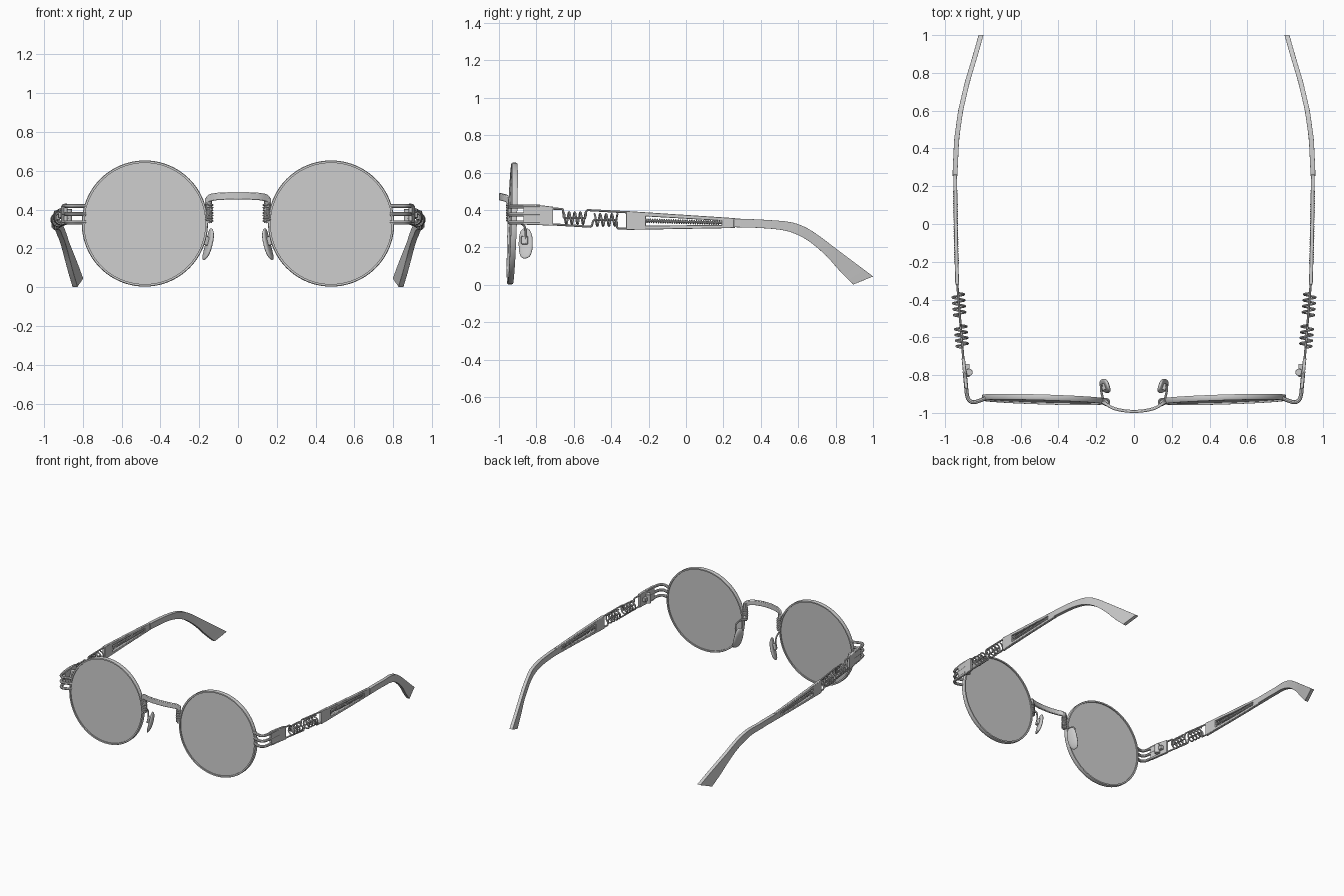
import bpy, bmesh, math
from mathutils import Vector, Matrix

if "Cube" in bpy.data.objects:
    bpy.data.objects.remove(bpy.data.objects["Cube"])

# ---------- helpers ----------
TEMPLE = [(-0.95, .88), (-0.87, .888), (-0.7, .905), (-0.3, .937), (0.0, .944), (0.28, .947),
          (0.45, .939), (0.6, .918), (0.75, .883), (0.9, .838), (1.0, .81)]


def temple_x(y):
    for (y0, x0), (y1, x1) in zip(TEMPLE, TEMPLE[1:]):
        if y <= y1:
            return x0 + (x1 - x0) * (y - y0) / (y1 - y0)
    return TEMPLE[-1][1]


def smooth(pts, n=6):
    """Catmull-Rom through tuples of any length."""
    p = [Vector(q) for q in pts]
    p = [p[0] * 2 - p[1]] + p + [p[-1] * 2 - p[-2]]
    out = []
    for a, b, c, d in zip(p, p[1:], p[2:], p[3:]):
        for i in range(n):
            t = i / n
            out.append((b * 2 + (c - a) * t + (a * 2 - b * 5 + c * 4 - d) * t * t
                        + (b * 3 - a - c * 3 + d) * t ** 3) * 0.5)
    return out + [p[-2]]


def finish(ob, mirror=True, bevel=0, angle=40):
    bpy.ops.object.select_all(action='DESELECT')
    ob.select_set(True)
    bpy.context.view_layer.objects.active = ob
    if ob.type == 'CURVE':
        bpy.ops.object.convert(target='MESH')
        ob = bpy.context.object
    bpy.ops.object.shade_smooth_by_angle(angle=math.radians(angle))
    if bevel:
        m = ob.modifiers.new("Bevel", 'BEVEL')
        m.width, m.segments = bevel, 2
    if mirror:
        ob.modifiers.new("Mirror", 'MIRROR').use_mirror_merge = False
    return ob


def add_mesh(name, bm, **kw):
    bmesh.ops.recalc_face_normals(bm, faces=bm.faces)
    me = bpy.data.meshes.new(name)
    bm.to_mesh(me)
    bm.free()
    ob = bpy.data.objects.new(name, me)
    bpy.context.collection.objects.link(ob)
    return finish(ob, **kw)


def tube(name, paths, r, res=2, **kw):
    cu = bpy.data.curves.new(name, 'CURVE')
    cu.dimensions, cu.bevel_depth, cu.bevel_resolution = '3D', r, res
    cu.use_fill_caps = True
    for path in paths:
        sp = cu.splines.new('POLY')
        sp.points.add(len(path) - 1)
        for q, c in zip(sp.points, path):
            q.co = (*c, 1)
    ob = bpy.data.objects.new(name, cu)
    bpy.context.collection.objects.link(ob)
    return finish(ob, **kw)


def loft(name, rings, closed=False, **kw):
    bm = bmesh.new()
    vs = [[bm.verts.new(c) for c in ring] for ring in rings]
    pairs = list(zip(vs, vs[1:])) + ([(vs[-1], vs[0])] if closed else [])
    for a, b in pairs:
        for i in range(len(a)):
            j = (i + 1) % len(a)
            bm.faces.new((a[i], a[j], b[j], b[i]))
    if not closed:
        bm.faces.new(vs[0])
        bm.faces.new(vs[-1][::-1])
    return add_mesh(name, bm, **kw)


def strip(name, sections, t, **kw):
    """Flat bar along the temple; sections are (y_top, z_top, y_bottom, z_bottom)."""
    rings = []
    for yt, zt, yb, zb in sections:
        a, b = temple_x(yt), temple_x(yb)
        rings.append([(a - t, yt, zt), (a + t, yt, zt), (b + t, yb, zb), (b - t, yb, zb)])
    return loft(name, rings, **kw)


def coil_y(y0, y1, z, r, turns, n=14):
    pts = []
    for i in range(turns * n + 1):
        a, y = 2 * math.pi * i / n, y0 + (y1 - y0) * i / (turns * n)
        pts.append((temple_x(y) + r * math.sin(a), y, z + r * math.cos(a)))
    return pts


def side_path(yz):
    return [(temple_x(y), y, z) for y, z in yz]


# ---------- rims and lenses ----------
CX, CZ, N = 0.48, 0.328, 96


def lens_point(r, a, dy):
    dx, dz = r * math.cos(a), r * math.sin(a)
    return (CX + dx, -0.929 + dy + 0.03 * dx + 0.035 * dz, CZ + dz)


def disc_rings(profile):
    return [[lens_point(r, 2 * math.pi * i / N, dy) for r, dy in profile] for i in range(N)]


loft("rim", disc_rings([(.325, -.010), (.322, -.015), (.312, -.015), (.312, .015),
                        (.322, .015), (.325, .010)]), closed=True)
loft("lens", [[lens_point(.315, 2 * math.pi * i / N, dy) for i in range(N)] for dy in (-.006, .006)])

# ---------- bridge ----------
half = [(.168, -.94, .437, .017), (.148, -.953, .458, .019), (.11, -.975, .467, .019), (.055, -.988, .470, .019)]
path = smooth([(-x, y, z, h) for x, y, z, h in half] + [(0, -.992, .471, .019)] + half[::-1])
rings = []
for i, p in enumerate(path):
    d = path[min(i + 1, len(path) - 1)] - path[max(i - 1, 0)]
    n = Vector((-d[1], d[0])).normalized() * 0.008
    rings.append([(p[0] + sx * n.x, p[1] + sx * n.y, p[2] + sz * p[3])
                  for sx, sz in ((-1, -1), (1, -1), (1, 1), (-1, 1))])
loft("bridge", rings, mirror=False, bevel=.004)

# ---------- wound posts under the bridge ----------
tube("bridge_post", [[(.15, -.945, .46), (.148, -.943, .40), (.148, -.94, .33)]], .015)
tube("bridge_post_winding", [[(.148 + .016 * math.cos(a), -.942 + .016 * math.sin(a), .335 + .095 * i / 98)
                              for i in range(99) for a in [2 * math.pi * i / 14]]], .0055, res=1)

# ---------- nose pads ----------
pad_frame = (Matrix.Translation((.15, -.857, .22)) @ Matrix.Rotation(math.radians(-14), 4, 'Y')
             @ Matrix.Rotation(math.radians(-18), 4, 'Z'))
bm = bmesh.new()
bmesh.ops.create_uvsphere(bm, u_segments=24, v_segments=16, radius=1)
for v in bm.verts:
    x, y, z = v.co
    sq = lambda c: math.copysign(abs(c) ** .8, c)
    v.co = pad_frame @ Vector((.013 * sq(x) + .008 * z * z, .039 * sq(y), .083 * sq(z)))
add_mesh("nose_pad", bm, angle=60)
bm = bmesh.new()
bmesh.ops.create_cube(bm, size=1, matrix=pad_frame @ Matrix.Translation((.018, 0, .015))
                      @ Matrix.Diagonal((.024, .034, .045, 1)))
add_mesh("nose_pad_mount", bm, bevel=.005)
tube("nose_pad_arm", [smooth([(.158, -.935, .345), (.168, -.91, .335), (.175, -.875, .325),
                              (.174, -.86, .30), (.17, -.858, .235)])], .006)

# ---------- end pieces: three bent wires into a plate ----------
tube("end_piece_wires", [smooth([(.785, -.922, z), (.825, -.938, z), (.855, -.943, z), (.876, -.928, z),
                                 (.885, -.90, z), (.889, -.86, z), (.897, -.78, z)]) for z in (.418, .376, .334)], .0105)
strip("hinge_plate", [(-.87, .43, -.87, .322), (-.79, .427, -.79, .32), (-.71, .418, -.71, .316)], .009, bevel=.003)

# ---------- hinges ----------
bm = bmesh.new()
bmesh.ops.create_cone(bm, cap_ends=True, segments=20, radius1=.019, radius2=.019, depth=.07,
                      matrix=Matrix.Translation((.873, -.785, .368)))
add_mesh("hinge_barrel", bm, bevel=.003)
bm = bmesh.new()
bmesh.ops.create_cube(bm, size=1, matrix=Matrix.Translation((.885, -.775, .368)) @ Matrix.Diagonal((.03, .07, .03, 1)))
add_mesh("hinge_knuckle", bm, bevel=.003)

# ---------- temple springs and their wires ----------
tube("temple_springs", [coil_y(-.655, -.535, .357, .032, 4), coil_y(-.49, -.365, .347, .032, 4)], .0055, res=1)
tube("temple_wires", [
    side_path([(-.72, .408), (-.663, .406), (-.657, .40), (-.655, .365), (-.65, .357), (-.54, .357),
               (-.537, .365), (-.533, .394), (-.527, .40), (-.31, .388)]),
    side_path([(-.72, .324), (-.51, .311), (-.503, .317), (-.497, .341), (-.49, .347), (-.375, .346),
               (-.371, .338), (-.368, .308), (-.362, .302), (-.31, .302)])], .006)

# ---------- slotted temple bars ----------
def bar_top(y):
    return .395 - .038 * (y + .32) / .58


def bar_bottom(y):
    return .294 + .01 * (y + .32) / .58


def bar(name, y0, y1, top, bottom):
    ys = [y0 + (y1 - y0) * i / 6 for i in range(7)]
    strip(name, [(y, top(y), y, bottom(y)) for y in ys], .01, bevel=.003)


bar("temple_front_block", -.32, -.215, bar_top, bar_bottom)
bar("temple_upper_rail", -.22, .195, bar_top, lambda y: bar_top(y) - .022 + .008 * (y + .22))
bar("temple_lower_rail", -.22, .195, lambda y: bar_bottom(y) + .021 - .008 * (y + .22), bar_bottom)
bar("temple_rear_block", .19, .262, bar_top, bar_bottom)
tube("slot_rod", [side_path([(-.22, .343), (0, .337), (.2, .332)])], .006)
slot = coil_y(-.215, .18, 0, .010, 32, 10)
tube("slot_spring", [[(x, y, z + .343 - .027 * (y + .215)) for x, y, z in slot]], .003, res=1)

# ---------- curved ear tips ----------
strip("ear_tip", smooth([(.255, .35, .255, .308), (.275, .354, .275, .308), (.42, .348, .40, .304), (.55, .337, .52, .292),
                         (.63, .312, .60, .266), (.70, .270, .67, .224), (.79, .203, .75, .155),
                         (.89, .128, .82, .077), (1.0, .045, .895, .002)], 4), .013, bevel=.005)
